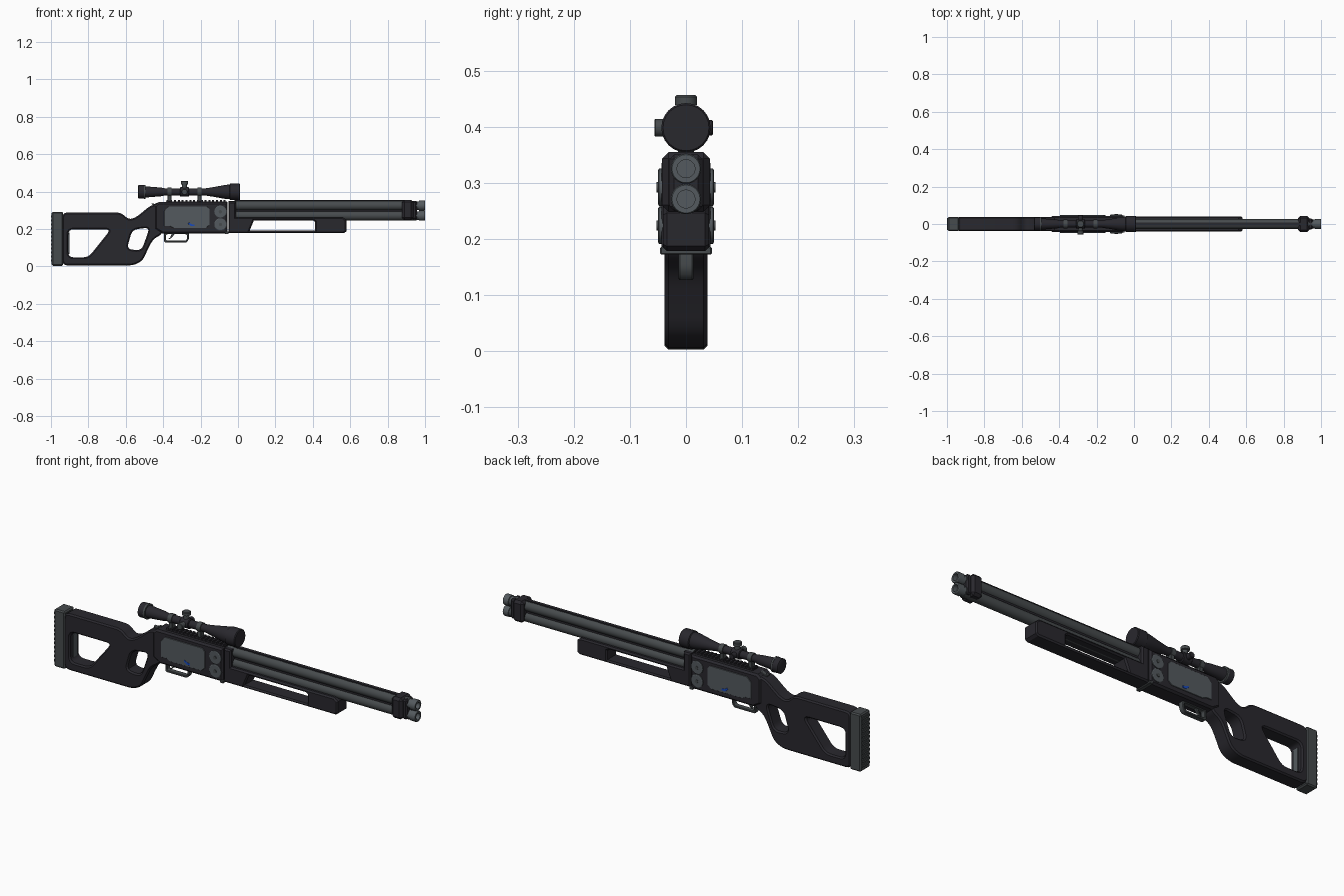
import bpy, bmesh, math
from mathutils import Matrix, Vector


def material(name, rgb):
    m = bpy.data.materials.new(name)
    m.diffuse_color = (*rgb, 1)
    return m


DARK = material("charcoal polymer", (0.022, 0.021, 0.027))
STEEL = material("gunmetal", (0.062, 0.070, 0.074))
GREY = material("light gunmetal", (0.088, 0.102, 0.112))
BLUE = material("blue inlay", (0.01, 0.07, 0.5))


def add(name, mesh, mat):
    mesh.materials.clear()
    mesh.materials.append(mat)
    for p in mesh.polygons:
        p.material_index = 0
    mesh.shade_smooth()
    mesh.set_sharp_from_angle(angle=math.radians(32))
    ob = bpy.data.objects.new(name, mesh)
    bpy.context.collection.objects.link(ob)
    return ob


def rounded(pts, r):
    """Round every corner of a closed outline."""
    out = []
    for i, p in enumerate(pts):
        p = Vector(p)
        a, b = Vector(pts[i - 1]), Vector(pts[(i + 1) % len(pts)])
        s = p + (a - p).normalized() * min(r, (a - p).length * 0.45)
        e = p + (b - p).normalized() * min(r, (b - p).length * 0.45)
        for k in range(5):
            t = k / 4
            out.append(s * (1 - t) ** 2 + p * 2 * t * (1 - t) + e * t * t)
    return out


def plate(name, mat, outline, half, holes=(), bevel=0.005, r=0.0, y=0.0):
    """Side profile in x, z with holes, extruded along y with chamfered edges."""
    cu = bpy.data.curves.new(name, 'CURVE')
    cu.dimensions, cu.fill_mode = '2D', 'BOTH'
    cu.extrude, cu.bevel_depth, cu.bevel_resolution = half - bevel, bevel, 0
    cu.offset = -bevel
    for loop in [outline, *holes]:
        pts = rounded(loop, r) if r else loop
        sp = cu.splines.new('POLY')
        sp.points.add(len(pts) - 1)
        for q, p in zip(sp.points, pts):
            q.co = (p[0], p[1], 0, 1)
        sp.use_cyclic_u = True
    tmp = bpy.data.objects.new(name + " curve", cu)
    bpy.context.collection.objects.link(tmp)
    bpy.context.view_layer.update()
    me = bpy.data.meshes.new_from_object(tmp.evaluated_get(bpy.context.evaluated_depsgraph_get()))
    bpy.data.objects.remove(tmp)
    me.transform(Matrix.Translation((0, y, 0)) @ Matrix.Rotation(math.pi / 2, 4, 'X'))
    return add(name, me, mat)


def box(name, mat, lo, hi, bevel=0.0):
    bm = bmesh.new()
    bmesh.ops.create_cube(bm, size=1)
    for v in bm.verts:
        v.co = [(l + h) / 2 + c * (h - l) for l, h, c in zip(lo, hi, v.co)]
    if bevel:
        bmesh.ops.bevel(bm, geom=bm.edges[:], offset=bevel, segments=1, affect='EDGES')
    me = bpy.data.meshes.new(name)
    bm.to_mesh(me)
    return add(name, me, mat)


def lathe(name, mat, profile, origin=(0, 0, 0), axis='X', n=24):
    """Revolve (distance, radius) pairs around an axis."""
    bm = bmesh.new()
    rings = []
    for d, r in profile:
        rings.append([bm.verts.new((d, r * math.cos(a), r * math.sin(a)))
                      for a in (2 * math.pi * k / n for k in range(n))])
    for a, b in zip(rings, rings[1:]):
        for k in range(n):
            bm.faces.new((a[k], a[k - 1], b[k - 1], b[k]))
    bm.faces.new(rings[0])
    bm.faces.new(rings[-1][::-1])
    bmesh.ops.recalc_face_normals(bm, faces=bm.faces)
    rot = {'X': Matrix(), 'Y': Matrix.Rotation(math.pi / 2, 4, 'Z'),
           'Z': Matrix.Rotation(-math.pi / 2, 4, 'Y')}[axis]
    bm.transform(Matrix.Translation(origin) @ rot)
    me = bpy.data.meshes.new(name)
    bm.to_mesh(me)
    return add(name, me, mat)


# Stock with cut-outs, butt pad
plate("stock", DARK,
      [(-0.94, 0.005), (-0.94, 0.288), (-0.625, 0.288), (-0.585, 0.25), (-0.545, 0.262),
       (-0.465, 0.328), (-0.41, 0.335), (-0.40, 0.175), (-0.455, 0.145), (-0.485, 0.085),
       (-0.51, 0.03), (-0.56, 0.005)], 0.038, r=0.03, bevel=0.007,
      holes=[[(-0.908, 0.198), (-0.68, 0.198), (-0.80, 0.048), (-0.908, 0.048)],
             [(-0.565, 0.196), (-0.472, 0.208), (-0.515, 0.085), (-0.595, 0.092)]])
box("stock_inner_plate", GREY, (-0.912, -0.015, 0.065), (-0.902, 0.015, 0.18))
box("butt_pad", STEEL, (-0.996, -0.038, 0.003), (-0.935, 0.038, 0.291), 0.006)
for i in range(12):
    z = 0.025 + i * 0.0215
    box("pad_rib", STEEL, (-1.0, -0.031, z), (-0.99, 0.031, z + 0.011))

# Receiver
plate("receiver", DARK,
      [(-0.445, 0.20), (-0.445, 0.325), (-0.425, 0.343), (-0.055, 0.343), (-0.055, 0.176),
       (-0.405, 0.176)], 0.044, bevel=0.009)
box("hinge_pin", STEEL, (-0.07, -0.046, 0.172), (-0.05, 0.046, 0.186), 0.002)
plate("hammer", STEEL, [(-0.455, 0.325), (-0.462, 0.338), (-0.445, 0.334), (-0.42, 0.345),
                        (-0.41, 0.33)], 0.010, bevel=0.002)
for s in (-1, 1):
    plate("side_panel", GREY,
          [(-0.395, 0.215), (-0.395, 0.295), (-0.372, 0.32), (-0.165, 0.32), (-0.152, 0.305),
           (-0.152, 0.222), (-0.172, 0.205), (-0.345, 0.205), (-0.365, 0.215)],
          0.004, bevel=0.001, y=s * 0.0435)
    plate("blue_mark", BLUE,
          [(-0.268, 0.229), (-0.262, 0.234), (-0.245, 0.225), (-0.232, 0.225), (-0.232, 0.215),
           (-0.252, 0.215)], 0.001, bevel=0.0002, y=s * 0.048)
    for z in (0.292, 0.224):
        lathe("hinge_disc", GREY, [(-0.005, 0.033), (0.003, 0.033), (0.005, 0.030)] if s > 0 else
              [(0.005, 0.033), (-0.003, 0.033), (-0.005, 0.030)], (-0.094, s * 0.045, z), 'Y')
        lathe("disc_screw", STEEL, [(-0.002, 0.009), (0.002, 0.009)],
              (-0.094, s * 0.0505, z), 'Y', 12)

# Toothed scope rail
box("rail", DARK, (-0.385, -0.02, 0.338), (-0.06, 0.02, 0.348))
for i in range(16):
    x = -0.383 + i * 0.0204
    box("rail_tooth", DARK, (x, -0.02, 0.346), (x + 0.011, 0.02, 0.355))

# Trigger and guard
plate("trigger_guard", STEEL,
      [(-0.395, 0.182), (-0.395, 0.127), (-0.275, 0.127), (-0.262, 0.145), (-0.262, 0.182)],
      0.013, r=0.01, bevel=0.002,
      holes=[[(-0.385, 0.172), (-0.385, 0.137), (-0.28, 0.137), (-0.272, 0.148), (-0.272, 0.172)]])
plate("trigger", STEEL, [(-0.352, 0.18), (-0.362, 0.155), (-0.375, 0.145), (-0.366, 0.145),
                         (-0.350, 0.158), (-0.335, 0.18)], 0.006, bevel=0.001)

# Fore-end with long slot
plate("fore_end", DARK,
      [(-0.052, 0.178), (-0.052, 0.346), (-0.012, 0.346), (-0.012, 0.262), (0.56, 0.262),
       (0.58, 0.246), (0.58, 0.187), (0.567, 0.178)], 0.041, bevel=0.007,
      holes=[[(0.062, 0.191), (0.085, 0.246), (0.40, 0.246), (0.412, 0.238), (0.412, 0.191)]])

# Over and under barrels with hollow muzzles
for z in (0.325, 0.271):
    lathe("barrel", STEEL, [(-0.05, 0.0255), (0.955, 0.0255)], (0, 0, z))
    lathe("muzzle", GREY, [(0.95, 0.023), (0.967, 0.023), (0.969, 0.027), (0.997, 0.027),
                           (1.0, 0.025), (1.0, 0.016), (0.975, 0.016)], (0, 0, z))
box("barrel_web", DARK, (-0.03, -0.012, 0.285), (0.95, 0.012, 0.311))
box("muzzle_clamp", DARK, (0.878, -0.043, 0.248), (0.937, 0.043, 0.355), 0.012)
box("clamp_collar", DARK, (0.93, -0.029, 0.25), (0.957, 0.029, 0.35), 0.008)

# Ventilated rib
box("rib", DARK, (-0.02, -0.008, 0.350), (0.90, 0.008, 0.355))
for i in range(11):
    x = 0.0 + i * 0.085
    box("rib_post", DARK, (x, -0.008, 0.343), (x + 0.045, 0.008, 0.352))

# Scope
SZ = 0.398
lathe("scope_tube", DARK,
      [(-0.535, 0.031), (-0.532, 0.036), (-0.50, 0.036), (-0.495, 0.030), (-0.41, 0.023),
       (-0.39, 0.019), (-0.175, 0.019), (-0.13, 0.026), (-0.065, 0.038), (-0.045, 0.039),
       (-0.042, 0.044), (0.008, 0.044), (0.012, 0.041)], (0, 0, SZ))
lathe("eyepiece_ring", STEEL, [(-0.503, 0.033), (-0.503, 0.0375), (-0.494, 0.0375), (-0.494, 0.03)],
      (0, 0, SZ))
for x in (-0.366, -0.206):
    lathe("mount_ring", STEEL, [(x - 0.011, 0.023), (x + 0.011, 0.023)], (0, 0, SZ))
    box("mount_foot", STEEL, (x - 0.010, -0.014, 0.348), (x + 0.010, 0.014, 0.386), 0.002)
lathe("turret_block", DARK, [(-0.311, 0.021), (-0.308, 0.025), (-0.264, 0.025), (-0.261, 0.021)],
      (0, 0, SZ))
lathe("top_turret", STEEL, [(0.41, 0.013), (0.437, 0.013), (0.439, 0.020), (0.453, 0.020),
                            (0.456, 0.017)], (-0.286, 0, 0), 'Z')
lathe("side_turret", STEEL, [(-0.01, 0.013), (-0.036, 0.013), (-0.038, 0.016), (-0.054, 0.016),
                             (-0.056, 0.014)], (-0.286, 0, SZ), 'Y')
lathe("turret_cap", DARK, [(0.01, 0.014), (0.046, 0.014), (0.048, 0.012)], (-0.286, 0, SZ), 'Y')
